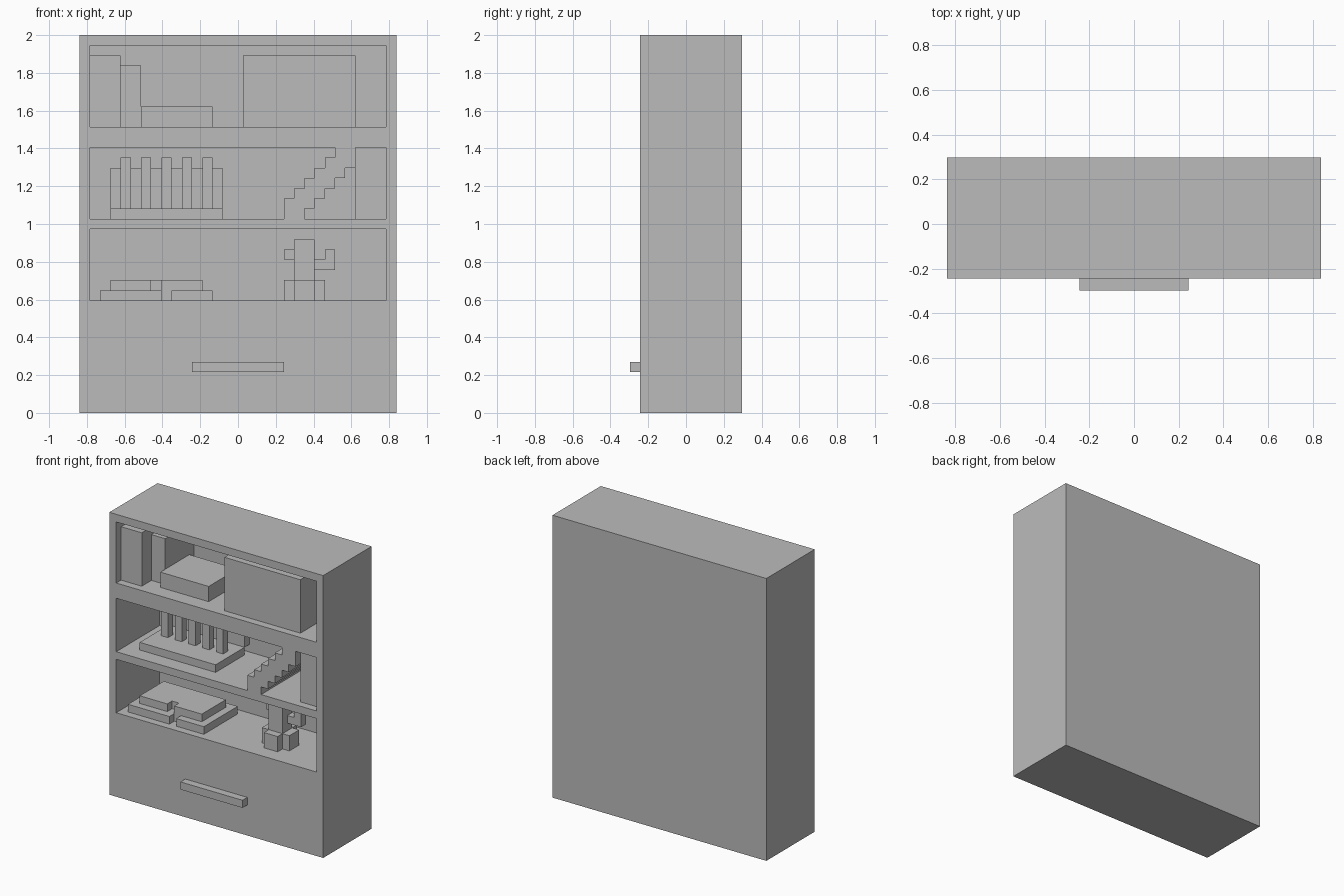
import bpy
import bmesh

U = 2 / 37            # grid unit: the cabinet is 37 units tall
FRONT = -4.5          # front plane of the cabinet, in units
DEPTH = 9             # depth of the shelf openings

if "Cube" in bpy.data.objects:
    bpy.data.objects.remove(bpy.data.objects["Cube"])

grey = bpy.data.materials.new("plain_grey")
grey.use_nodes = True
grey.diffuse_color = (0.5, 0.5, 0.5, 1)
grey.node_tree.nodes["Principled BSDF"].inputs["Base Color"].default_value = (0.5, 0.5, 0.5, 1)


def finish(name, bm):
    bmesh.ops.recalc_face_normals(bm, faces=bm.faces)
    mesh = bpy.data.meshes.new(name)
    bm.to_mesh(mesh)
    bm.free()
    mesh.materials.append(grey)
    obj = bpy.data.objects.new(name, mesh)
    bpy.context.collection.objects.link(obj)
    return obj


def prism(name, outline, low, high, axis="y"):
    """Extrude an outline: (x, z) over depth for axis y, (x, depth) over height for axis z."""
    bm = bmesh.new()
    if axis == "y":
        start = [(x * U, (FRONT + low) * U, z * U) for x, z in outline]
        move = (0, (high - low) * U, 0)
    else:
        start = [(x * U, (FRONT + d) * U, low * U) for x, d in outline]
        move = (0, 0, (high - low) * U)
    face = bm.faces.new([bm.verts.new(p) for p in start])
    extruded = bmesh.ops.extrude_face_region(bm, geom=[face])["geom"]
    bmesh.ops.translate(bm, vec=move, verts=[v for v in extruded if isinstance(v, bmesh.types.BMVert)])
    return finish(name, bm)


def box(name, x0, x1, z0, z1, near=0, far=DEPTH):
    return prism(name, [(x0, z0), (x1, z0), (x1, z1), (x0, z1)], near, far)


# Cabinet body with three shelf openings
body = box("cabinet_body", -15.5, 15.5, 0, 37, 0, 10)
for label, z0, z1 in (("lower", 11, 18), ("middle", 19, 26), ("upper", 28, 36)):
    cutter = box(label + "_opening_cutter", -14.5, 14.5, z0, z1, -1, DEPTH)
    cutter.hide_render = True
    cutter.hide_viewport = True
    cut = body.modifiers.new(label + "_opening", "BOOLEAN")
    cut.operation = "DIFFERENCE"
    cut.solver = "EXACT"
    cut.object = cutter

# Drawer handle
box("drawer_handle", -4.5, 4.5, 4, 5, -1, 0)

# Upper shelf: two upright books, a low box and a large box
box("tall_book", -14.5, -11.5, 28, 35, 1)
box("short_book", -11.5, -9.5, 28, 34, 3)
box("low_box", -9.5, -2.5, 28, 30, 2, 8)
box("large_box", 0.5, 11.5, 28, 35, 1)

# Middle shelf: plinth with a row of posts and a panel on the back wall
box("plinth", -12.5, -1.5, 19, 20, 2, 8)
box("back_panel", -12.5, -1.5, 20, 24, 8)
for i in range(5):
    x = -11.5 + 2 * i
    box(f"post_{i + 1}", x, x + 1, 20, 25, 5, 6)

# Middle shelf: staircase with stepped underside, ending at a block
top, under = [(4.5, 19)], [(6.5, 19)]
for i in range(5):
    top += [(4.5 + i, 21 + i), (5.5 + i, 21 + i)]
    under += [(6.5 + i, 20 + i), (7.5 + i, 20 + i)]
top += [(9.5, 26), (11.5, 26)]
prism("staircase", top + under[::-1], 0, DEPTH)
box("stair_block", 11.5, 14.5, 19, 26, 1)

# Lower shelf: two stacked slabs, each with a small notch in the front edge


def notched_slab(name, x0, x1, notch, near, far, z):
    outline = [(x0, near), (notch, near), (notch, near + 1), (notch + 1, near + 1),
               (notch + 1, near), (x1, near), (x1, far), (x0, far)]
    prism(name, outline, z, z + 1, "z")


notched_slab("bottom_slab", -13.5, -2.5, -7.5, 1, 8, 11)
notched_slab("top_slab", -12.5, -3.5, -8.5, 2, 7, 12)

# Lower shelf: potted cactus with two arms
pot = [(5.5, 2), (7.5, 2), (7.5, 3), (8.5, 3), (8.5, 5), (7.5, 5),
       (7.5, 6), (5.5, 6), (5.5, 5), (4.5, 5), (4.5, 3), (5.5, 3)]
prism("cactus_pot", pot, 11, 13, "z")
box("cactus_stem", 5.5, 7.5, 13, 17, 3, 5)
box("cactus_left_arm", 4.5, 5.5, 15, 16, 4, 5)
prism("cactus_right_arm", [(7.5, 14), (9.5, 14), (9.5, 16), (8.5, 16), (8.5, 15), (7.5, 15)], 4, 5)
